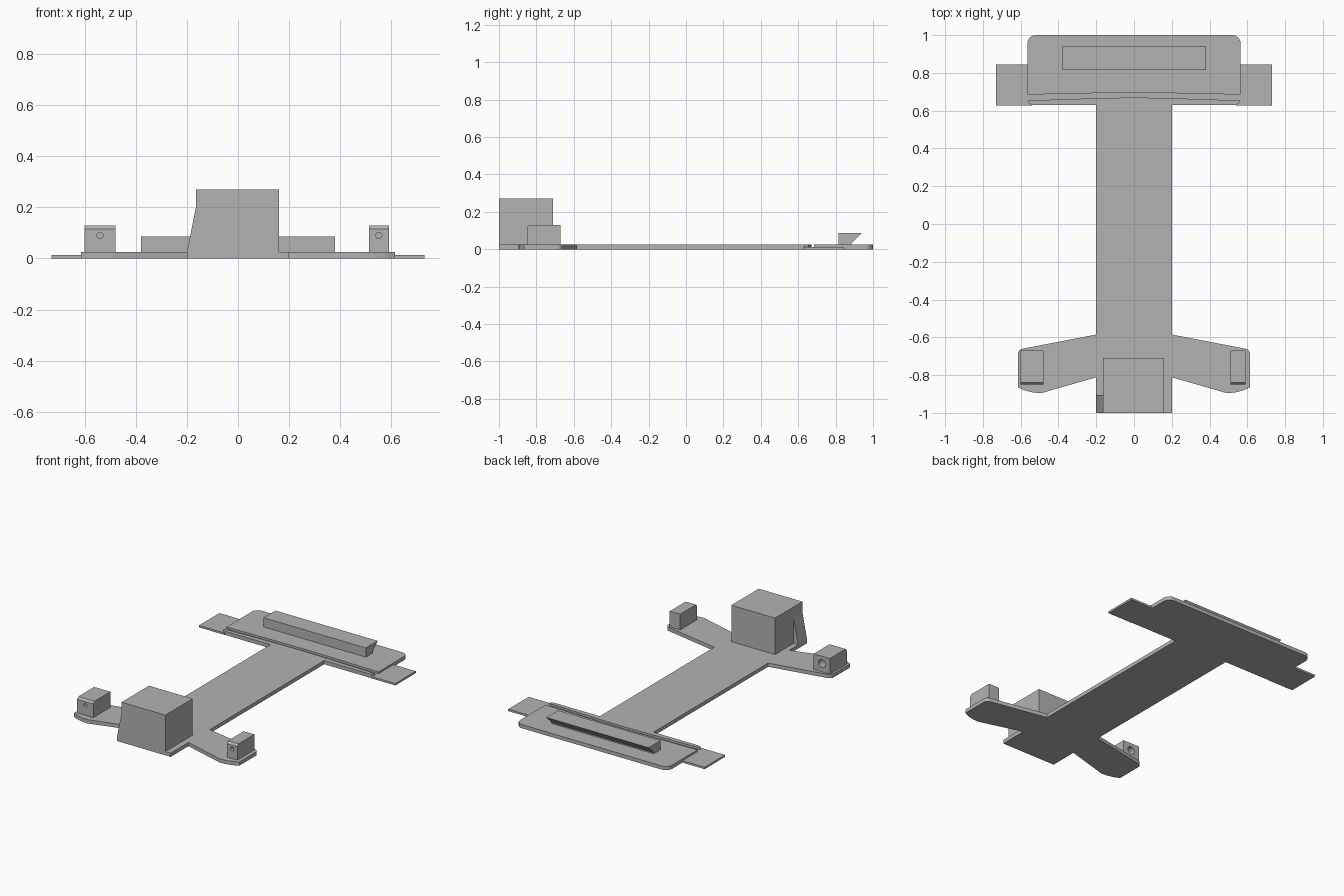
import bpy, bmesh, math
from mathutils import Matrix

if "Cube" in bpy.data.objects:
    bpy.data.objects.remove(bpy.data.objects["Cube"])

gray = bpy.data.materials.new("matte gray")
gray.diffuse_color = (0.45, 0.45, 0.45, 1)
gray.use_nodes = True
gray.node_tree.nodes["Principled BSDF"].inputs["Base Color"].default_value = gray.diffuse_color


def prism(name, pts, lo, hi, axis="z"):
    """Extrude a closed outline along z (points x, y) or along x (points y, z)."""
    place = (lambda a, b, t: (a, b, t)) if axis == "z" else (lambda a, b, t: (t, a, b))
    bm = bmesh.new()
    n = len(pts)
    low = [bm.verts.new(place(a, b, lo)) for a, b in pts]
    high = [bm.verts.new(place(a, b, hi)) for a, b in pts]
    bm.faces.new(low[::-1])
    bm.faces.new(high)
    for i in range(n):
        j = (i + 1) % n
        bm.faces.new((low[i], low[j], high[j], high[i]))
    bmesh.ops.recalc_face_normals(bm, faces=bm.faces)
    return finish(name, bm)


def finish(name, bm):
    me = bpy.data.meshes.new(name)
    bm.to_mesh(me)
    bm.free()
    me.materials.append(gray)
    ob = bpy.data.objects.new(name, me)
    bpy.context.collection.objects.link(ob)
    return ob


def rect(x0, x1, y0, y1):
    return [(x0, y0), (x1, y0), (x1, y1), (x0, y1)]


def arc(cx, cy, r, a0, a1, n=6):
    return [(cx + r * math.cos(math.radians(a0 + (a1 - a0) * i / n)),
             cy + r * math.sin(math.radians(a0 + (a1 - a0) * i / n))) for i in range(n + 1)]


def mirrored(half):
    return half + [(-x, y) for x, y in reversed(half) if abs(x) > 1e-6]


def drill(ob, x, z, y0, y1, r0, r1):
    """Cut a round hole along y, tapering from r0 to r1."""
    bm = bmesh.new()
    m = Matrix.Translation((x, (y0 + y1) / 2, z)) @ Matrix.Rotation(-math.pi / 2, 4, "X")
    bmesh.ops.create_cone(bm, cap_ends=True, segments=24, radius1=r0, radius2=r1,
                          depth=y1 - y0, matrix=m)
    cutter = finish("hole_cutter", bm)
    cutter.hide_render = True
    cutter.hide_set(True)
    mod = ob.modifiers.new("hole", "BOOLEAN")
    mod.operation = "DIFFERENCE"
    mod.solver = "EXACT"
    mod.object = cutter


T = 0.025  # plate thickness

# Long base strip with two swept arms at the front
base_half = [(0.2, -1.0), (0.2, -0.812), (0.49, -0.895), (0.53, -0.893), (0.575, -0.882),
             (0.615, -0.865)] + arc(0.585, -0.69, 0.03, 0, 80) + [(0.2, -0.585), (0.2, 0.63)]
prism("base_plate", mirrored(base_half), 0, T)

# Rounded cross plate: thin floor, with rear deck and front lip leaving a groove
W = 0.565
front_corner = arc(W - 0.035, 0.665, 0.035, -90, 0)
back_corner = arc(W - 0.045, 0.955, 0.045, 0, 90)
prism("cross_plate_floor", mirrored(front_corner + back_corner), 0, 0.011)
prism("cross_plate_deck", mirrored([(0, 0.695), (0.19, 0.693), (W, 0.685)] + back_corner), 0.011, T)
lip = mirrored(arc(W - 0.035, 0.665, 0.035, -90, -20) + [(W - 0.005, 0.654), (0.19, 0.666), (0, 0.67)])
prism("cross_plate_lip", lip, 0.011, T)

# Thin side tabs
for side, s in (("right", 1), ("left", -1)):
    x0, x1 = sorted((s * 0.54, s * 0.73))
    prism(side + "_tab", rect(x0, x1, 0.628, 0.845), 0, 0.013)

# Long raised bar with undercut rear
prism("raised_bar", [(0.815, T), (0.885, T), (0.885, 0.033), (0.94, 0.087), (0.815, 0.087)],
      -0.38, 0.38, "x")

# Large block with a sloped brace on its left
prism("main_block", rect(-0.165, 0.16, -1.0, -0.71), T, 0.27)
bm = bmesh.new()
tri = [(-0.2, T), (-0.165, T), (-0.165, 0.2)]
f = [bm.verts.new((x, -1.0, z)) for x, z in tri]
b = [bm.verts.new((x, -0.905, z)) for x, z in tri]
bm.faces.new(f)
bm.faces.new(b[::-1])
for i in range(3):
    j = (i + 1) % 3
    bm.faces.new((f[i], b[i], b[j], f[j]))
bmesh.ops.recalc_face_normals(bm, faces=bm.faces)
finish("block_brace", bm)

# Small pods on the arms, with sloped front top edge and round holes
pod = [(-0.85, T), (-0.67, T), (-0.67, 0.13), (-0.838, 0.13), (-0.85, 0.116)]
left_pod = prism("left_pod", pod, -0.6, -0.48, "x")
right_pod = prism("right_pod", pod, 0.512, 0.59, "x")
drill(left_pod, -0.54, 0.09, -0.87, -0.80, 0.012, 0.012)
drill(left_pod, -0.54, 0.08, -0.74, -0.65, 0.026, 0.026)
drill(right_pod, 0.551, 0.09, -0.87, -0.80, 0.012, 0.012)
